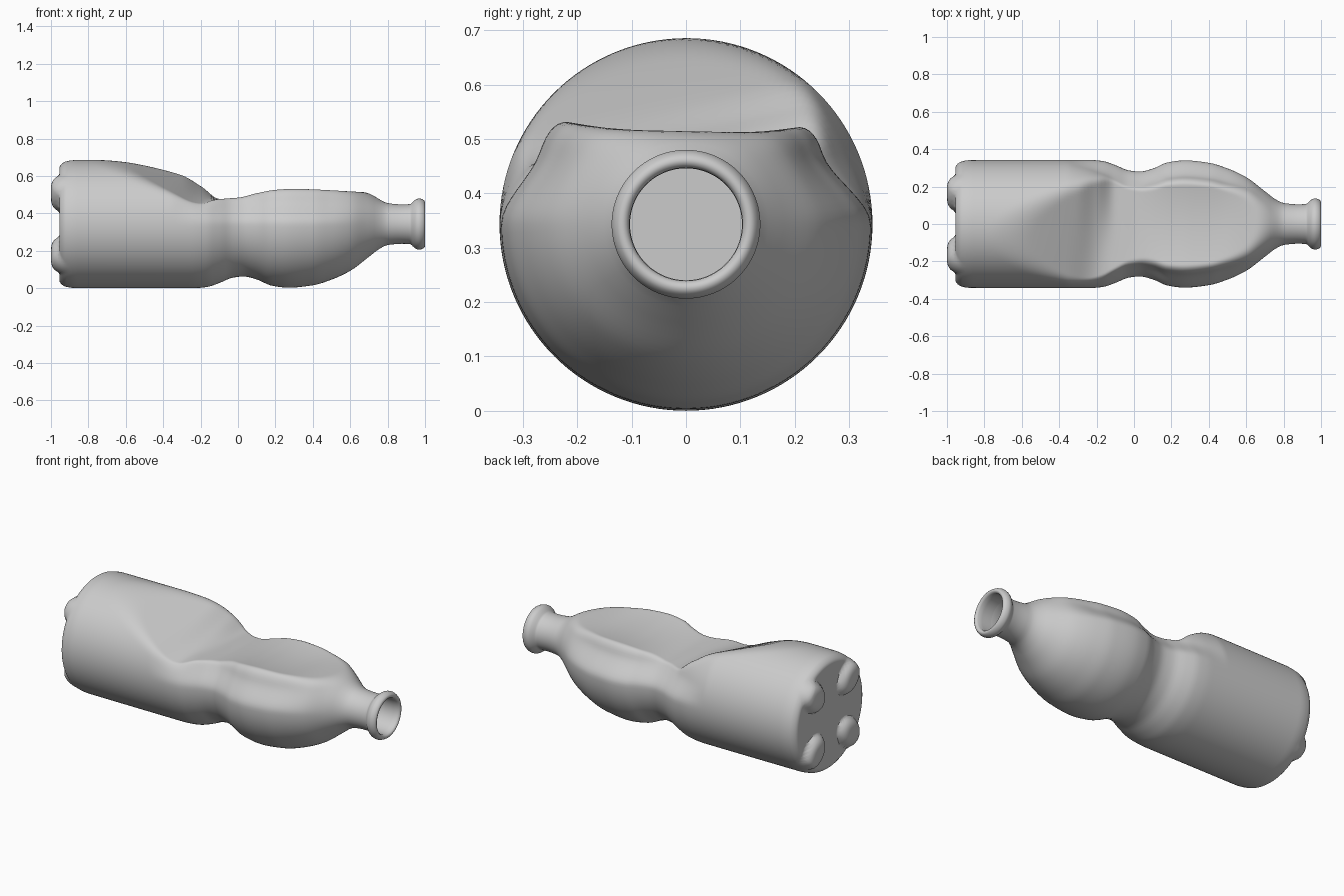
import bpy, bmesh, math

if "Cube" in bpy.data.objects:
    bpy.data.objects.remove(bpy.data.objects["Cube"])

SEGS = 128
AXIS = 0.343


def curve(points):
    """Monotone smooth interpolation through (x, value) points."""
    xs, ys = zip(*points)
    n = len(xs)
    d = [(ys[i + 1] - ys[i]) / (xs[i + 1] - xs[i]) for i in range(n - 1)]
    m = [d[0]] + [0 if a * b <= 0 else 2 * a * b / (a + b)
                  for a, b in zip(d, d[1:])] + [d[-1]]

    def f(x):
        x = min(max(x, xs[0]), xs[-1])
        i = max(j for j in range(n - 1) if xs[j] <= x)
        h = xs[i + 1] - xs[i]
        t = (x - xs[i]) / h
        return ((2*t**3 - 3*t**2 + 1) * ys[i] + (t**3 - 2*t**2 + t) * h * m[i]
                + (3*t**2 - 2*t**3) * ys[i + 1] + (t**3 - t**2) * h * m[i + 1])
    return f


# round body radius along the bottle, from base to lip
radius = curve([(-0.955, 0.305), (-0.945, 0.32), (-0.92, 0.335), (-0.87, 0.342),
                (-0.25, 0.343), (-0.17, 0.337), (-0.1, 0.315), (-0.03, 0.287),
                (0.03, 0.28), (0.1, 0.296), (0.18, 0.329), (0.27, 0.34),
                (0.4, 0.327), (0.5, 0.297), (0.6, 0.25), (0.7, 0.175),
                (0.76, 0.13), (0.8, 0.112), (0.88, 0.105), (0.92, 0.107),
                (0.938, 0.122), (0.955, 0.134), (0.97, 0.137), (0.985, 0.133)])
# crushed top: height on the centre line and sideways tilt
dent_height = curve([(-0.95, 0.80), (-0.8, 0.74), (-0.57, 0.664), (-0.4, 0.600),
                     (-0.3, 0.558), (-0.2, 0.505), (-0.1, 0.477), (0.0, 0.482),
                     (0.1, 0.507), (0.2, 0.522), (0.3, 0.527), (0.5, 0.525),
                     (0.7, 0.515), (0.8, 0.515)])
dent_tilt = curve([(-0.8, 0.2), (-0.3, 0.25), (-0.2, 0.17), (-0.1, 0.0),
                   (0.1, -0.02), (0.8, -0.02)])
hollow = curve([(-0.05, 0.0), (0.25, 0.018), (0.4, 0.018), (0.68, 0.0)])
# upper flanks are pinched inward along the crushed front half
pinch = curve([(-0.35, 0.0), (-0.02, 1.0), (0.45, 1.0), (0.74, 0.0)])


def crush(x, y, z):
    h = dent_height(x) + dent_tilt(x) * y
    h -= hollow(x) * max(0, 1 - (y / 0.26) ** 2)
    k = 0.04
    w = max(k - abs(z - h), 0) / k
    t = min((z - AXIS) / 0.13, 1)
    t = t * t * (3 - 2 * t)
    y *= 1 - (0.2 if y > 0 else 0.14) * t * pinch(x)
    return y, min(z, h) - w * w * k / 4


def foot(y, z):
    """Height of the four rounded feet on the base."""
    u = (abs(y) + abs(z)) / math.sqrt(2) - 0.232
    v = (abs(y) - abs(z)) / math.sqrt(2)
    q = (u / 0.108) ** 2 + (v / 0.085) ** 2
    return 0.045 * (1 - q * q) ** 0.9 if q < 1 else 0


# profile rings: base disc, body, rolled lip and inside of the neck
rings = [(-0.955, 0.305 * i / 30) for i in range(1, 30)]
rings += [(-0.955 + 0.06 * i / 10, radius(-0.955 + 0.06 * i / 10)) for i in range(10)]
rings += [(-0.895 + 1.805 * i / 100, radius(-0.895 + 1.805 * i / 100)) for i in range(100)]
rings += [(0.91 + 0.075 * i / 12, radius(0.91 + 0.075 * i / 12)) for i in range(13)]
rings += [(0.995, 0.127), (1.0, 0.119), (0.998, 0.11), (0.988, 0.104), (0.96, 0.103), (0.90, 0.103)]

bm = bmesh.new()
loops = []
for x, r in rings:
    loop = []
    for s in range(SEGS):
        a = 2 * math.pi * s / SEGS
        y, z = r * math.cos(a), r * math.sin(a)
        px = x - (foot(y, z) if x < -0.9 else 0)
        pz = AXIS + z
        if z > 0 and -0.95 < x < 0.8:
            y, pz = crush(x, y, pz)
        loop.append(bm.verts.new((px, y, pz)))
    loops.append(loop)
for a, b in zip(loops, loops[1:]):
    for s in range(SEGS):
        t = (s + 1) % SEGS
        bm.faces.new((a[s], a[t], b[t], b[s]))
centre = bm.verts.new((-0.955, 0, AXIS))
for s in range(SEGS):
    bm.faces.new((centre, loops[0][(s + 1) % SEGS], loops[0][s]))
bmesh.ops.recalc_face_normals(bm, faces=bm.faces)

mesh = bpy.data.meshes.new("crushed_bottle")
bm.to_mesh(mesh)
bm.free()
bottle = bpy.data.objects.new("crushed_bottle", mesh)
bpy.context.collection.objects.link(bottle)
bpy.context.view_layer.objects.active = bottle
bottle.select_set(True)
bpy.ops.object.shade_smooth_by_angle(angle=math.radians(50))
